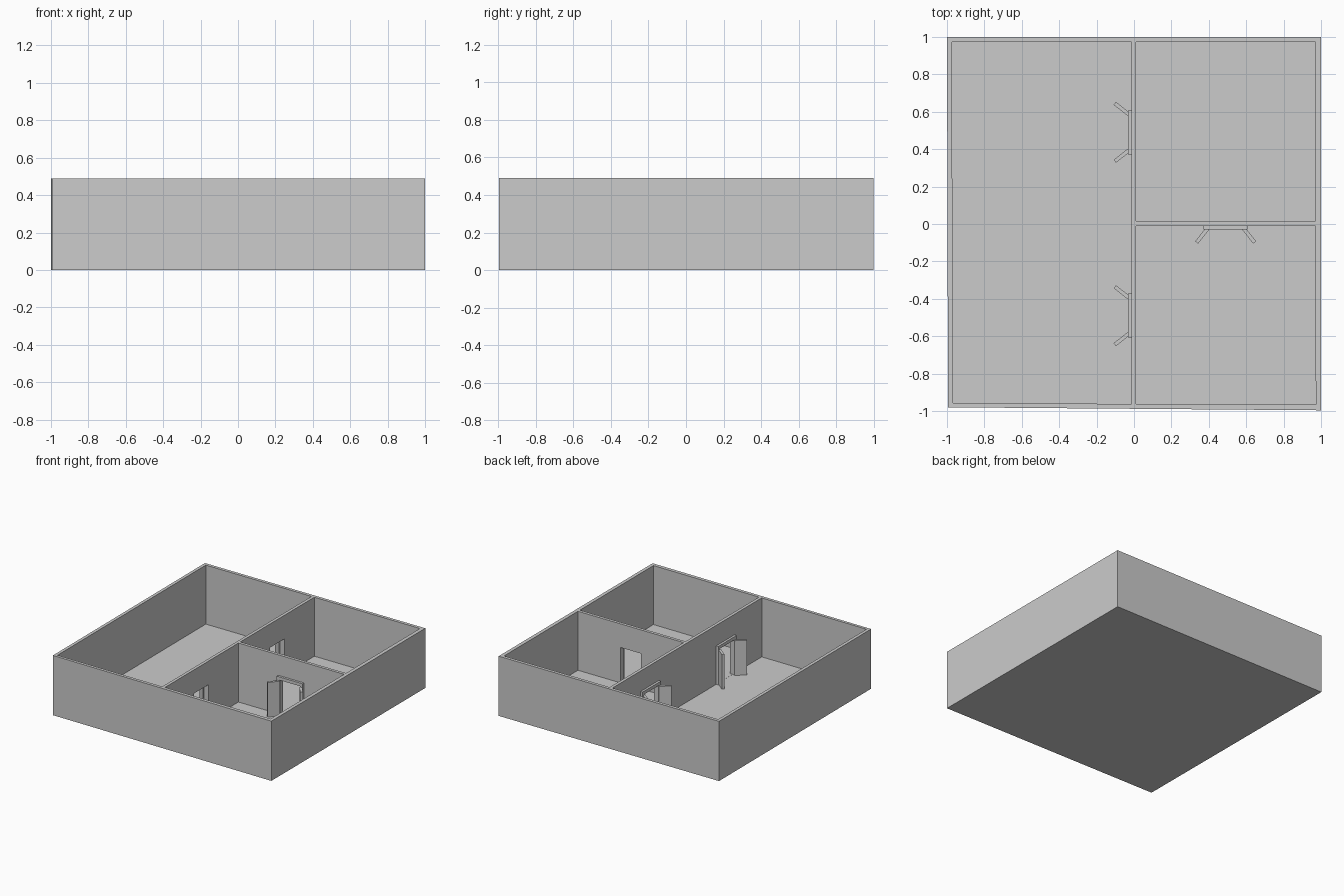
import bpy, bmesh
from math import pi
from mathutils import Matrix, Vector

if "Cube" in bpy.data.objects:
    bpy.data.objects.remove(bpy.data.objects["Cube"])

HEIGHT, FLOOR = 0.49, 0.006


def prism(name, points, z0, z1, place=Matrix.Identity(4)):
    """Extrude a flat outline from z0 to z1."""
    bm = bmesh.new()
    face = bm.faces.new([bm.verts.new(place @ Vector((x, y, z0))) for x, y in points])
    top = bmesh.ops.extrude_face_region(bm, geom=[face])["geom"]
    verts = [v for v in top if isinstance(v, bmesh.types.BMVert)]
    bmesh.ops.translate(bm, verts=verts, vec=(0, 0, z1 - z0))
    bmesh.ops.recalc_face_normals(bm, faces=bm.faces)
    mesh = bpy.data.meshes.new(name)
    bm.to_mesh(mesh)
    bm.free()
    obj = bpy.data.objects.new(name, mesh)
    bpy.context.collection.objects.link(obj)
    return obj


def rect(x0, x1, y0, y1):
    return [(x0, y0), (x1, y0), (x1, y1), (x0, y1)]


def bar(p, q, thickness):
    """Outline of a straight bar between two points."""
    p, q = Vector(p), Vector(q)
    n = (q - p).normalized().orthogonal() * thickness / 2
    return [p + n, q + n, q - n, p - n]


def cut(target, cutter):
    mod = target.modifiers.new("cut", "BOOLEAN")
    mod.object, mod.operation, mod.solver = cutter, "DIFFERENCE", "EXACT"
    bpy.context.view_layer.objects.active = target
    bpy.ops.object.modifier_apply(modifier=mod.name)
    bpy.data.objects.remove(cutter)


# house shell: solid block, slightly out of square, with three rooms hollowed out
shell = prism("house_walls", [(-0.994, -0.98), (1, -0.996), (1, 1), (-1, 1)], 0, HEIGHT)
rooms = [
    [(-0.968, -0.957), (-0.014, -0.962), (-0.014, 0.974), (-0.974, 0.974)],
    [(0.011, -0.962), (0.972, -0.966), (0.97, -0.01), (0.011, -0.01)],
    rect(0.011, 0.97, 0.015, 0.974),
]
for outline in rooms:
    cut(shell, prism("room_cutter", outline, FLOOR, 0.7))

# doorways: opening, frame and two leaves; local front (-y) is the frame side
doors = {
    "north_door": (-0.014, 0.49, -pi / 2),
    "south_door": (-0.014, -0.49, -pi / 2),
    "inner_door": (0.49, -0.01, 0),
}
W, JAMB, OPEN_TOP, FRAME_TOP = 0.094, 0.118, 0.296, 0.322
for name, (x, y, angle) in doors.items():
    place = Matrix.Translation((x, y, 0)) @ Matrix.Rotation(angle, 4, "Z")
    cut(shell, prism("opening_cutter", rect(-W, W, -0.02, 0.045), FLOOR + 0.001, OPEN_TOP, place))
    prism(name + "_lintel", rect(-JAMB, JAMB, -0.019, 0), OPEN_TOP, FRAME_TOP, place)
    for side, s in (("left", -1), ("right", 1)):
        jamb = rect(*sorted((s * W, s * JAMB)), -0.019, 0)
        prism(f"{name}_{side}_jamb", jamb, FLOOR, OPEN_TOP, place)
        leaf = bar((s * 0.096, -0.014), (s * 0.155, -0.0885), 0.02)
        prism(f"{name}_{side}_leaf", leaf, FLOOR, 0.29, place)
